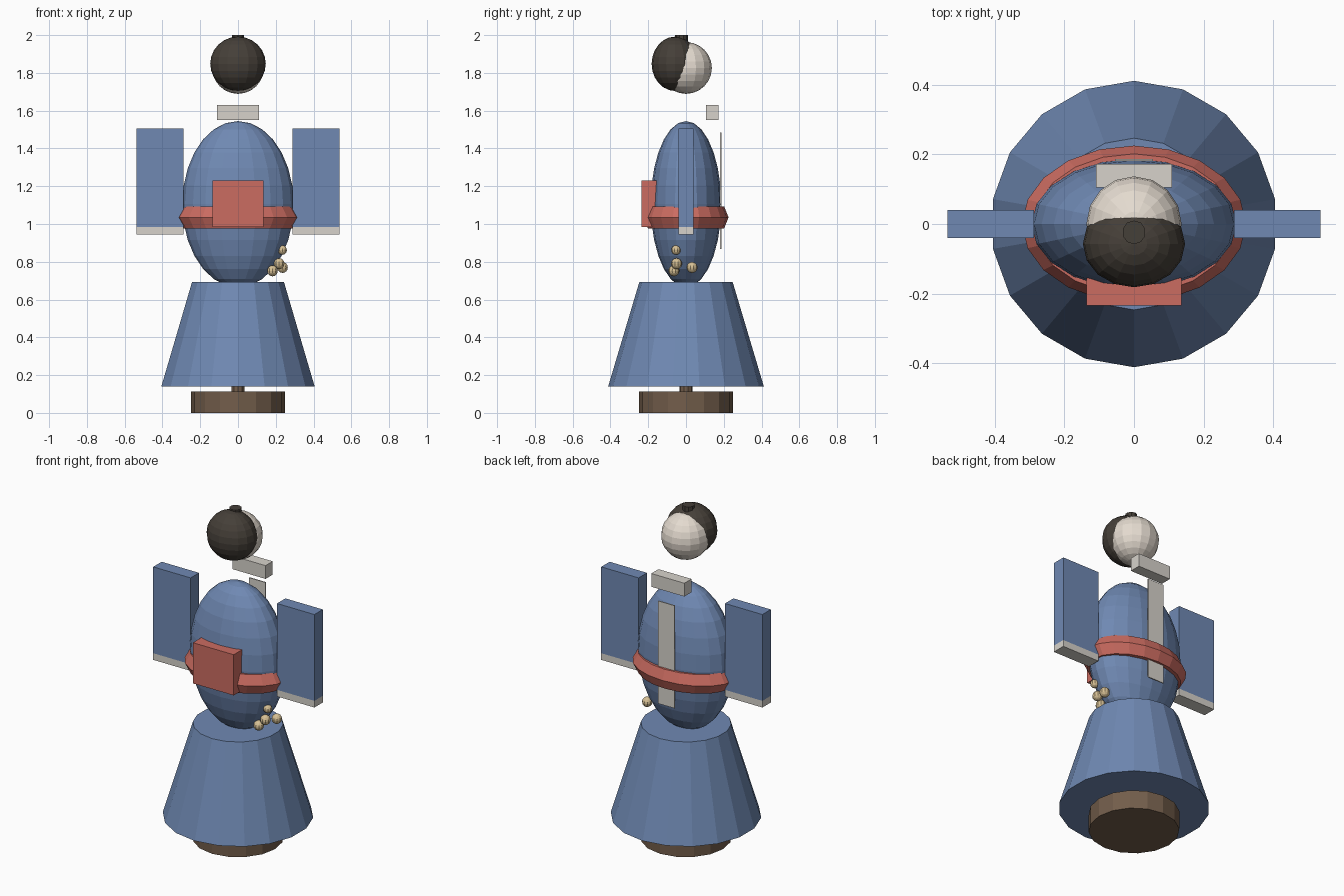
import bpy

if "Cube" in bpy.data.objects:
    bpy.data.objects.remove(bpy.data.objects["Cube"])

def material(name, rgb):
    m = bpy.data.materials.new(name)
    m.diffuse_color = (*rgb, 1)
    m.use_nodes = True
    m.node_tree.nodes["Principled BSDF"].inputs["Base Color"].default_value = m.diffuse_color
    return m

BLUE = material("blue_cloth", (0.16, 0.25, 0.45))
RED = material("red_sash", (0.60, 0.15, 0.12))
WOOD = material("wood", (0.17, 0.11, 0.07))
DARK = material("dark_hair", (0.06, 0.05, 0.04))
SKIN = material("pale_head", (0.78, 0.71, 0.63))
TRIM = material("pale_trim", (0.68, 0.65, 0.60))
TAN = material("tan_beads", (0.68, 0.53, 0.30))

def finish(name, mat):
    ob = bpy.context.object
    ob.name = name
    ob.data.materials.append(mat)
    return ob

def box(name, x, y, z, mat):
    """Box from (min, max) ranges."""
    bpy.ops.mesh.primitive_cube_add(size=1, location=[(a + b) / 2 for a, b in (x, y, z)])
    ob = finish(name, mat)
    ob.scale = [b - a for a, b in (x, y, z)]
    return ob

def ball(name, loc, radii, segs, rings, mat):
    bpy.ops.mesh.primitive_uv_sphere_add(segments=segs, ring_count=rings, radius=1, location=loc)
    ob = finish(name, mat)
    ob.scale = radii
    return ob

def cone(name, r1, r2, z1, z2, sides, mat, y=0):
    bpy.ops.mesh.primitive_cone_add(vertices=sides, radius1=r1, radius2=r2,
                                    depth=z2 - z1, location=(0, y, (z1 + z2) / 2))
    return finish(name, mat)

# stand and skirt
cone("base", 0.248, 0.248, 0, 0.112, 16, WOOD)
cone("post", 0.035, 0.035, 0.10, 0.20, 10, WOOD)
cone("skirt", 0.412, 0.247, 0.14, 0.693, 18, BLUE)

# torso
ball("torso", (0, 0, 1.105), (0.295, 0.187, 0.44), 20, 14, BLUE)

# sash with front plate
bpy.ops.mesh.primitive_torus_add(major_segments=20, minor_segments=6, major_radius=0.255,
                                 minor_radius=0.067, location=(0, 0, 1.035))
finish("sash", RED).scale = (1, 0.7, 1)
box("sash_plate", (-0.136, 0.136), (-0.235, -0.155), (0.985, 1.23), RED)

# sleeves and cuffs
for side, s in (("left", -1), ("right", 1)):
    xr = sorted((s * 0.288, s * 0.537))
    box(side + "_sleeve", xr, (-0.04, 0.04), (0.985, 1.505), BLUE)
    box(side + "_cuff", xr, (-0.04, 0.04), (0.945, 0.985), TRIM)

# collar block and back strip
box("collar", (-0.11, 0.11), (0.105, 0.173), (1.55, 1.63), TRIM)
box("back_strip", (-0.055, 0.055), (0.181, 0.187), (0.867, 1.485), TRIM)

# head, hair and topknot
ball("head", (0, 0, 1.826), (0.137, 0.137, 0.137), 16, 12, SKIN)
ball("hair", (0, -0.057, 1.848), (0.147, 0.125, 0.144), 16, 12, DARK)
cone("topknot", 0.034, 0.034, 1.96, 2.0, 10, DARK, y=-0.024)

# bead cluster at the hip
for i, p in enumerate([(0.235, -0.053, 0.862), (0.218, -0.05, 0.79),
                       (0.236, 0.032, 0.77), (0.183, -0.064, 0.752)]):
    r = 0.025 if i == 0 else 0.029
    ball(f"bead_{i + 1}", p, (r, r, r), 10, 8, TAN)
